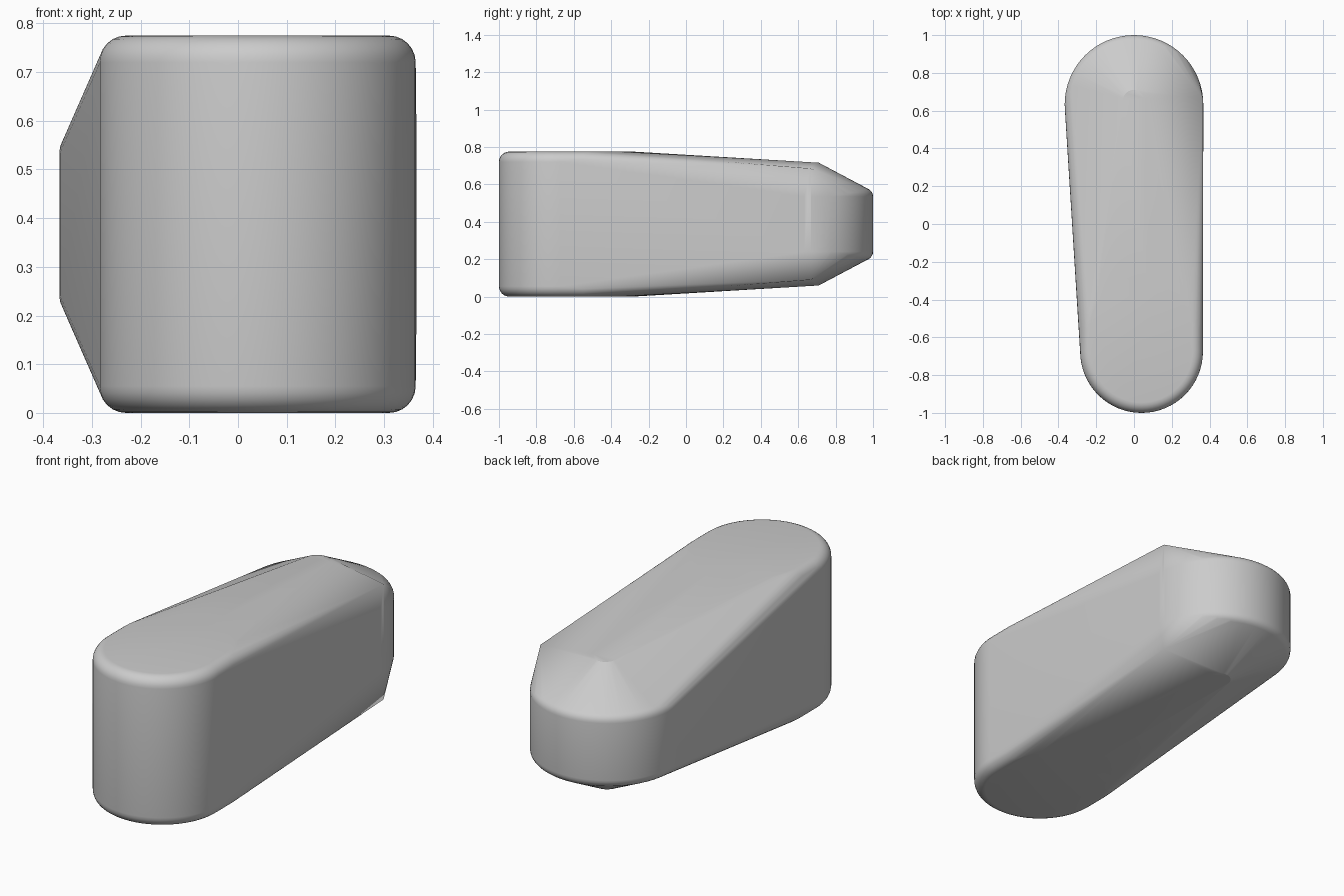
import bpy, bmesh, math

if "Cube" in bpy.data.objects:
    bpy.data.objects.remove(bpy.data.objects["Cube"])

H = 0.775          # overall height, body is mirrored about H / 2
SEG = 64
points = []


def add(x, y, z):
    """Store a point and its mirror image in the lower half."""
    points.append((x, y, z))
    points.append((x, y, H - z))


def rounded_disc(cx, cy, radius, top, fillet, steps=6):
    """Upper rim of an upright cylinder with a rounded edge."""
    for i in range(steps + 1):
        a = math.pi / 2 * i / steps
        r = radius - fillet + fillet * math.cos(a)
        z = top - fillet + fillet * math.sin(a)
        for j in range(SEG):
            t = 2 * math.pi * j / SEG
            add(cx + r * math.cos(t), cy + r * math.sin(t), z)


# tall rounded front end (slightly elongated)
rounded_disc(0.04, -0.675, 0.325, H, 0.055)
rounded_disc(0.04, -0.55, 0.325, H, 0.055)

# low rounded back end
rounded_disc(0, 0.633, 0.367, 0.58, 0.045)

# small sloped crest and the sharp corner on the right side
for j in range(24):
    t = 2 * math.pi * j / 24
    y = 0.65 + 0.06 * math.sin(t)
    add(0.06 * math.cos(t), y, H - 0.06 * (y + 0.28))
add(0.365, 0.665, 0.685)

# skin everything with one convex shell
bm = bmesh.new()
for p in points:
    bm.verts.new(p)
res = bmesh.ops.convex_hull(bm, input=bm.verts[:])
loose = [v for v in bm.verts if not v.link_faces]
bmesh.ops.delete(bm, geom=loose, context='VERTS')
bmesh.ops.dissolve_limit(bm, angle_limit=math.radians(0.3),
                         verts=bm.verts[:], edges=bm.edges[:])
bmesh.ops.recalc_face_normals(bm, faces=bm.faces[:])
mesh = bpy.data.meshes.new("rounded_wedge_body")
bm.to_mesh(mesh)
bm.free()

body = bpy.data.objects.new("rounded_wedge_body", mesh)
bpy.context.collection.objects.link(body)
bpy.context.view_layer.objects.active = body
body.select_set(True)
bpy.ops.object.shade_smooth_by_angle(angle=math.radians(20))
